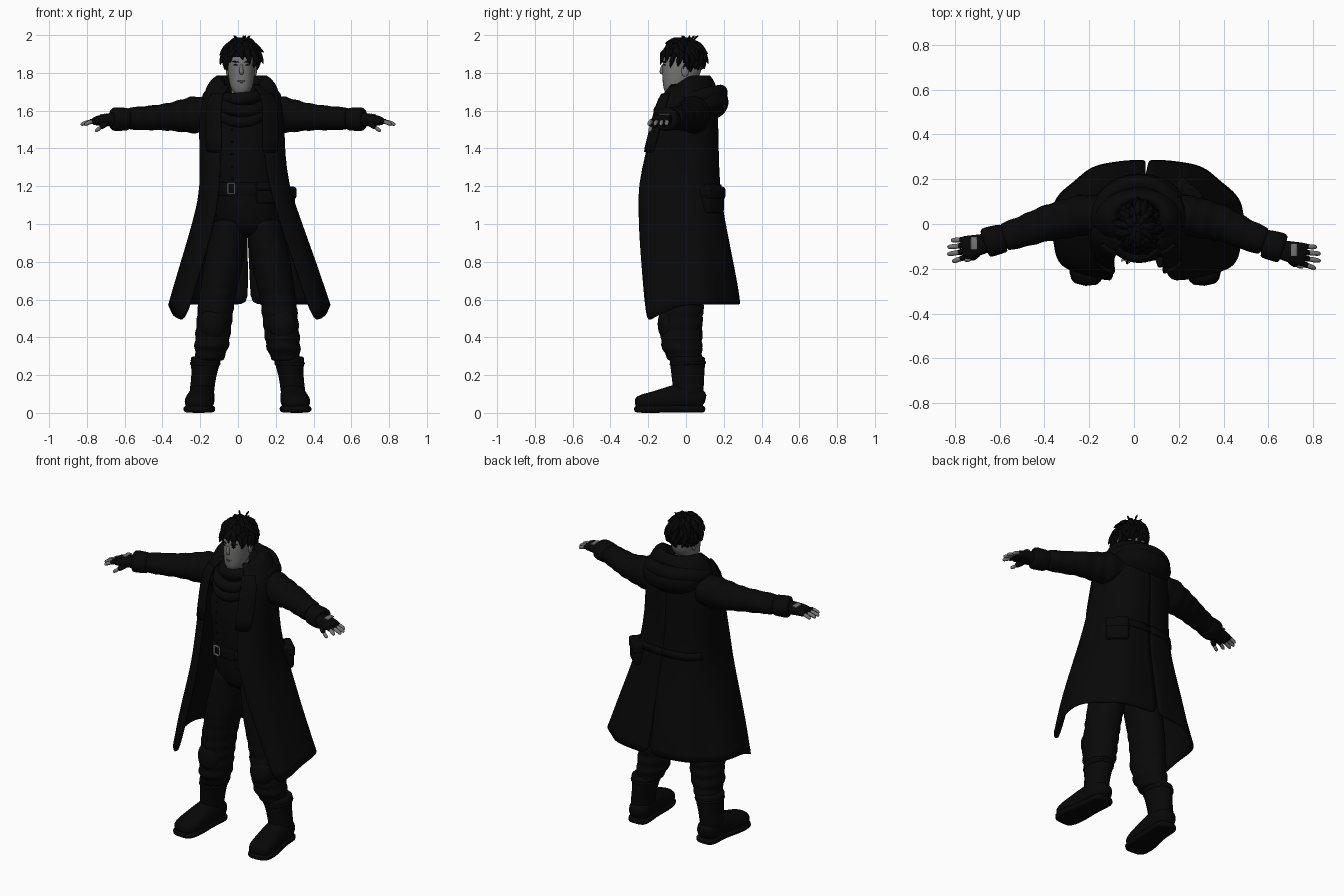
import bpy, bmesh, math, random
from mathutils import Vector
from math import sin, cos, pi, acos

if "Cube" in bpy.data.objects:
    bpy.data.objects.remove(bpy.data.objects["Cube"])
random.seed(4)

def material(name, r, g, b):
    m = bpy.data.materials.new(name)
    m.diffuse_color = (r, g, b, 1)
    m.use_nodes = True
    m.node_tree.nodes["Principled BSDF"].inputs["Base Color"].default_value = m.diffuse_color
    return m

COAT = material("coat black", .0024, .0024, .0024)
CLOTH = material("cloth black", .0026, .0026, .0026)
BOOT = material("boot leather", .0022, .0022, .0022)
HAIR = material("hair black", .0015, .0015, .0015)
SKIN = material("grey skin", .18, .178, .176)
LIP = material("dark grey lips", .11, .108, .107)
METAL = material("buckle metal", .3, .3, .3)

def finish(ob, mat, sub=0, solid=0, bevel=0):
    ob.data.materials.append(mat)
    for p in ob.data.polygons:
        p.use_smooth = True
    if bevel:
        m = ob.modifiers.new("bevel", 'BEVEL'); m.width = bevel; m.segments = 3
    if sub:
        m = ob.modifiers.new("subsurf", 'SUBSURF'); m.levels = m.render_levels = sub
    if solid:
        m = ob.modifiers.new("solidify", 'SOLIDIFY'); m.thickness = solid; m.offset = 0
    return ob

def loft(name, rings, mat, closed=True, sub=1, solid=0):
    """Skin a list of equal-length point rings."""
    bm = bmesh.new()
    vs = [[bm.verts.new(p) for p in r] for r in rings]
    n = len(rings[0])
    for a, b in zip(vs, vs[1:]):
        for i in range(n if closed else n - 1):
            j = (i + 1) % n
            bm.faces.new((a[i], a[j], b[j], b[i]))
    if closed:
        bm.faces.new(vs[0]); bm.faces.new(vs[-1])
    bmesh.ops.recalc_face_normals(bm, faces=bm.faces)
    me = bpy.data.meshes.new(name)
    bm.to_mesh(me); bm.free()
    ob = bpy.data.objects.new(name, me)
    bpy.context.collection.objects.link(ob)
    return finish(ob, mat, sub, solid)

def spow(v, p):
    return math.copysign(abs(v) ** p, v)

def tube(name, secs, mat, n=16, sub=1, p=1.0):
    """Sections (x, y, z, half width, half depth) swept along their centres."""
    c = [Vector(s[:3]) for s in secs]
    rings = []
    for i, s in enumerate(secs):
        d = (c[min(i + 1, len(c) - 1)] - c[max(i - 1, 0)]).normalized()
        if abs(d.z) > .8:
            u, v = Vector((1, 0, 0)), Vector((0, 1, 0))
        else:
            u = Vector((0, 0, 1)).cross(d).normalized(); v = d.cross(u)
        rings.append([c[i] + u * s[3] * spow(cos(2*pi*k/n), p) + v * s[4] * spow(sin(2*pi*k/n), p)
                      for k in range(n)])
    return loft(name, rings, mat, True, sub)

def ball(name, loc, rad, mat, rot=(0, 0, 0)):
    bpy.ops.mesh.primitive_uv_sphere_add(segments=28, ring_count=18, location=loc, rotation=rot)
    ob = bpy.context.object; ob.name = name; ob.scale = rad
    return finish(ob, mat)

def box(name, loc, size, mat, rot=(0, 0, 0), bevel=.008):
    bpy.ops.mesh.primitive_cube_add(size=1, location=loc, rotation=rot)
    ob = bpy.context.object; ob.name = name
    for v in ob.data.vertices:
        v.co = [v.co[k] * size[k] for k in range(3)]
    return finish(ob, mat, bevel=bevel)

def ring(name, loc, major, minor, mat, rot=(0, 0, 0), scale=(1, 1, 1)):
    bpy.ops.mesh.primitive_torus_add(location=loc, rotation=rot, major_radius=major,
                                     minor_radius=minor, major_segments=36, minor_segments=12)
    ob = bpy.context.object; ob.name = name; ob.scale = scale
    return finish(ob, mat)

# Long coat: (z, cx, cy, rx, ry, half front opening, half back slit, front hem drop)
LEVELS = [(1.735, .02, .01, .10, .10, .06, 0, 0), (1.69, .02, .01, .18, .14, .10, 0, 0),
          (1.64, .02, .00, .215, .16, .12, 0, 0), (1.52, .02, -.013, .222, .178, .12, 0, 0),
          (1.38, .022, -.028, .22, .195, .115, 0, 0), (1.20, .035, -.045, .23, .218, .13, 0, 0),
          (1.08, .045, -.038, .262, .228, .16, 0, 0), (.96, .05, -.028, .30, .24, .19, 0, .01),
          (.80, .055, -.012, .355, .256, .25, .004, .03), (.66, .058, .003, .40, .268, .30, .008, .07),
          (.575, .06, .01, .428, .272, .345, .012, .13)]

def coat_rings(levels, s, off=0, span=None, n=20):
    rings = []
    for z, cx, cy, rx, ry, gap, slit, drop in levels:
        low = min(1, max(0, (1.15 - z) / .5))
        p = .85 - .17 * min(1, max(0, (1.5 - z) / .3))
        a0, a1 = -acos((gap / rx) ** (1/p)), acos((slit / rx) ** (1/p))
        if span:
            a0, a1 = a0 + span[0] * (a1 - a0), a0 + span[1] * (a1 - a0)
        pts = []
        for i in range(n + 1):
            a = a0 + (a1 - a0) * i / n
            w = off + .008 * sin(a * 8) * low * cos(a)
            narrow = 1 - .24 * low * max(0, sin(a))       # skirt is narrower at the back
            pts.append((cx + s * (rx + w) * narrow * spow(max(cos(a), 0), p), cy + (ry + w) * spow(sin(a), p),
                        z - drop * max(0, -sin(a))))
        rings.append(pts)
    return rings

for s, side in ((-1, "right"), (1, "left")):
    loft("coat_" + side, coat_rings(LEVELS, s), COAT, False, 1, .012)
    loft("lapel_" + side, coat_rings(LEVELS[1:5], s, .01, (-.03, .16), 6), COAT, False, 1, .008)
    belt = [(1.21,) + LEVELS[5][1:], (1.165, .037, -.044, .237, .22, .13, 0, 0)]
    loft("coat_back_strap_" + side, coat_rings(belt, s, .01, (.62, 1), 10), COAT, False, 0, .008)

# Turned-up collar
rings = []
for rx, ry, z in ((.2, .15, 1.66), (.187, .14, 1.72), (.155, .115, 1.77), (.11, .095, 1.795), (.085, .08, 1.71)):
    rings.append([(.02 + rx * cos(a), .02 + ry * sin(a), z - .07 * max(0, -sin(a)))
                  for a in [-pi/2 + .75 + (2*pi - 1.5) * i / 28 for i in range(29)]])
loft("collar", rings, COAT, False, 1, .012)

# Hood lying on the back
ball("hood", (.025, .10, 1.645), (.19, .125, .1), COAT)
tube("hood_rim", [(.02 + .175 * cos(a), .03 + .155 * sin(a), 1.665 + .03 * sin(a), .04, .045)
                  for a in [pi * (-.1 + 1.2 * i / 14) for i in range(15)]], COAT, 12)

# Scarf rolls
for i, (y, z, R, r, t) in enumerate(((-.02, 1.675, .085, .034, .15), (-.04, 1.635, .105, .034, .35),
                                     (-.055, 1.60, .108, .03, .6))):
    ring("scarf_roll_%d" % i, (.02, y, z), R, r, CLOTH, (t, (-.08, .06, -.04)[i], 0))

# Shirt, belt, buckle and pouches
tube("shirt", [(.05, 0, .93, .12, .1), (.05, -.01, 1.0, .165, .13), (.045, -.02, 1.1, .168, .135),
               (.04, -.02, 1.2, .168, .14), (.025, -.02, 1.4, .185, .155), (.02, -.015, 1.55, .17, .145),
               (.02, 0, 1.68, .09, .09)], CLOTH, 24)
ring("belt", (.04, -.02, 1.185), 1, .05, BOOT, (0, 0, 0), (.17, .142, .7))
for k, (dx, dz, w, h) in enumerate(((-.018, 0, .007, .06), (.018, 0, .005, .05), (0, .027, .04, .007), (0, -.027, .04, .007))):
    box("buckle_bar_%d" % k, (-.035 + dx, -.162, 1.188 + dz), (w, .012, h), METAL, (0, 0, -.35), .002)
box("front_pouch", (.145, -.15, 1.165), (.095, .05, .115), BOOT, (0, 0, .35), .015)
box("front_pouch_flap", (.147, -.157, 1.2), (.1, .052, .045), BOOT, (0, 0, .35), .012)
box("hip_pouch", (.235, .135, 1.125), (.13, .08, .135), BOOT, (0, 0, -.75), .018)
box("hip_pouch_flap", (.238, .138, 1.165), (.135, .084, .065), BOOT, (0, 0, -.75), .015)
for k in range(5):
    ball("shirt_button_%d" % k, (-.03, -.176 + .002 * k, 1.5 - .065 * k), (.006, .004, .006), BOOT)

# Legs: trousers, knee pads and boots
for s, side in ((-1, "right"), (1, "left")):
    X = lambda d: .05 + s * d
    keys = [(1.03, .085, -.01, .09, .12), (.8, .125, -.015, .105, .125), (.6, .163, -.02, .097, .118),
            (.46, .178, -.025, .095, .112), (.35, .19, -.022, .092, .108), (.26, .205, 0, .07, .085)]
    secs = []
    for A, B in zip(keys, keys[1:]):
        for i in range(7):
            z, d, y, a, b = [u + (v - u) * i / 7 for u, v in zip(A, B)]
            f = 1 + (.04 if z < .66 else .012) * sin(z * 95 + s)
            secs.append((X(d), y, z, a * f, b * f))
    tube("trouser_leg_" + side, secs, CLOTH, 20)
    ball("knee_pad_" + side, (X(.182), -.095, .47), (.072, .055, .09), CLOTH)
    tube("boot_shaft_" + side, [(X(.245), .015, .06, .066, .08), (X(.24), .012, .13, .066, .082),
         (X(.23), .01, .2, .066, .088), (X(.222), .008, .26, .078, .094), (X(.22), .008, .295, .084, .097),
         (X(.22), .008, .3, .07, .08)], BOOT, 20)
    ring("boot_strap_" + side, (X(.223), .01, .262), 1, .08, BOOT, (.05, 0, 0), (.075, .09, .1))
    tube("boot_foot_" + side, [(X(.235), .1, .055, .04, .04), (X(.236), .07, .07, .064, .065),
         (X(.24), 0, .085, .068, .078), (X(.245), -.08, .078, .07, .068), (X(.255), -.15, .063, .077, .055),
         (X(.262), -.23, .055, .075, .046), (X(.265), -.272, .048, .05, .032)], BOOT, 18, 1, .85)
    tube("boot_sole_" + side, [(X(.235), .104, .02, .045, .019), (X(.236), .07, .02, .07, .02),
         (X(.24), 0, .022, .068, .02), (X(.245), -.06, .022, .068, .02), (X(.256), -.15, .02, .083, .02),
         (X(.263), -.23, .02, .08, .02), (X(.266), -.278, .02, .055, .019)], BOOT, 16, 1, .5)

# Arms: sleeves, cuffs, gloves and fingers
for s, side, dy in ((-1, "right", 0), (1, "left", -.03)):
    keys = [(.14, .04, 1.585, .09, .09), (.24, .038, 1.577, .092, .1), (.32, .02, 1.57, .088, .083),
            (.4, 0, 1.565, .08, .07), (.5, -.035 + dy * .4, 1.56, .07, .064), (.61, -.068 + dy * .7, 1.557, .062, .058)]
    secs = []
    for A, B in zip(keys, keys[1:]):
        for i in range(5):
            x, y, z, a, b = [u + (v - u) * i / 5 for u, v in zip(A, B)]
            f = 1 + .035 * sin(x * 85)
            secs.append((s * x, y, z, a * f, b * f))
    tube("sleeve_" + side, secs, COAT, 18)
    tube("cuff_" + side, [(s * x, y + dy * .8, 1.555, r, r * .93) for x, y, r in
         ((.575, -.062, .055), (.58, -.063, .066), (.63, -.075, .068), (.665, -.085, .07), (.67, -.087, .05))], COAT, 18)
    tube("glove_" + side, [(s * .64, -.08 + dy, 1.553, .045, .04), (s * .68, -.09 + dy, 1.552, .045, .036),
         (s * .72, -.1 + dy, 1.55, .052, .03), (s * .755, -.107 + dy, 1.545, .054, .024),
         (s * .772, -.11 + dy, 1.542, .05, .017)], BOOT, 16, 1, .8)
    box("hand_back_opening_" + side, (s * .715, -.085 + dy, 1.579), (.03, .058, .008), SKIN, (0, s * .1, 0), .003)
    for k, (y, tip, ty) in enumerate(((-.148, .81, -.168), (-.122, .832, -.135), (-.096, .832, -.103), (-.07, .815, -.073))):
        at = lambda t, r: (s * (.755 + (tip - .755) * t), y + (ty - y) * t + dy, 1.545 - .02 * t * t, r, r)
        tube("glove_finger_%d_%s" % (k, side), [at(0, .014), at(.25, .0145), at(.42, .014)], BOOT, 8)
        tube("finger_%d_%s" % (k, side), [at(.2, .012), at(.5, .0125), at(.8, .012), at(.95, .01), at(1.02, .005)], SKIN, 8)
    tube("glove_thumb_" + side, [(s * .685, -.12 + dy, 1.54, .018, .018), (s * .715, -.147 + dy, 1.522, .018, .018),
         (s * .73, -.155 + dy, 1.51, .015, .015)], BOOT, 8)
    tube("thumb_" + side, [(s * .725, -.153 + dy, 1.513, .012, .012), (s * .745, -.16 + dy, 1.498, .012, .012),
         (s * .758, -.163 + dy, 1.49, .007, .007)], SKIN, 8)

# Head and face
HX = .018
tube("neck", [(HX, 0, 1.6, .058, .058), (HX, -.005, 1.68, .053, .055), (HX, -.005, 1.78, .053, .055)], SKIN)
tube("head", [(HX, y, z, a, b) for z, y, a, b in
     ((1.683, -.076, .024, .022), (1.695, -.07, .042, .042), (1.725, -.052, .06, .07), (1.765, -.03, .068, .095),
      (1.81, -.022, .072, .104), (1.86, -.018, .074, .107), (1.91, -.013, .07, .1), (1.955, -.01, .045, .07))],
     SKIN, 24, 1, .92)
tube("nose", [(HX, -.118, 1.85, .007, .008), (HX, -.125, 1.828, .009, .011), (HX, -.13, 1.803, .013, .014),
              (HX, -.122, 1.79, .011, .009)], SKIN, 10)
ball("upper_lip", (HX, -.118, 1.757), (.022, .008, .004), LIP)
ball("lower_lip", (HX, -.115, 1.75), (.019, .009, .005), LIP)
ball("chin", (HX, -.086, 1.705), (.026, .018, .018), SKIN)
for s, side in ((-1, "right"), (1, "left")):
    ball("eye_" + side, (HX + s * .031, -.114, 1.842), (.013, .005, .004), HAIR, (0, 0, s * .4))
    ball("eyebrow_" + side, (HX + s * .033, -.115, 1.859), (.021, .006, .0035), HAIR, (0, -s * .15, s * .4))
    ball("ear_" + side, (HX + s * .072, -.005, 1.81), (.01, .02, .03), SKIN)

# Hair: a cap cut away over the face, covered with tapered tufts
C, R = Vector((HX, -.015, 1.885)), (.089, .112, .098)
cap = ball("hair_cap", C, R, HAIR)
bm = bmesh.new(); bm.from_mesh(cap.data)
bmesh.ops.delete(bm, geom=[v for v in bm.verts if v.co.z < -.1 - .9 * max(0, v.co.y + .3) and
                           not v.co.y > .1], context='VERTS')
bm.to_mesh(cap.data); bm.free()
k = 0
for row, (el, count, length) in enumerate(((1.25, 7, .06), (.85, 13, .075), (.45, 18, .075), (.05, 20, .065), (-.4, 22, .055))):
    for i in range(count):
        az = 2 * pi * (i + random.random() * .6) / count
        front = -sin(az)
        if row > 2 and front > (.6 if row == 3 else .2):
            continue
        d = Vector((cos(el) * cos(az), cos(el) * sin(az), sin(el)))
        down = Vector((-sin(el) * cos(az), -sin(el) * sin(az), cos(el))) * -1
        side = d.cross(down) * random.uniform(-.45, .45)
        root = C + Vector([d[j] * R[j] * .95 for j in range(3)])
        L = length * random.uniform(.8, 1.25)
        flow = (down + side).normalized()
        pts = [root - flow * L * .3, root + flow * L * .2 + d * .006, root + flow * L * .65 + d * .002,
               root + flow * L + d * random.uniform(-.012, .006)]
        tube("hair_tuft_%d" % k, [(*q, w, w * .8) for q, w in zip(pts, (.014, .022, .016, .002))], HAIR, 6, 1)
        k += 1
for i in range(5):
    a = i * 1.3
    tube("crown_spike_%d" % i, [(HX + .02 * cos(a), .01 + .02 * sin(a), 1.96, .018, .018),
         (HX + .03 * cos(a), .015 + .03 * sin(a), 1.983, .012, .012),
         (HX + .05 * cos(a), .02 + .05 * sin(a), 1.999, .002, .002)], HAIR, 6)
